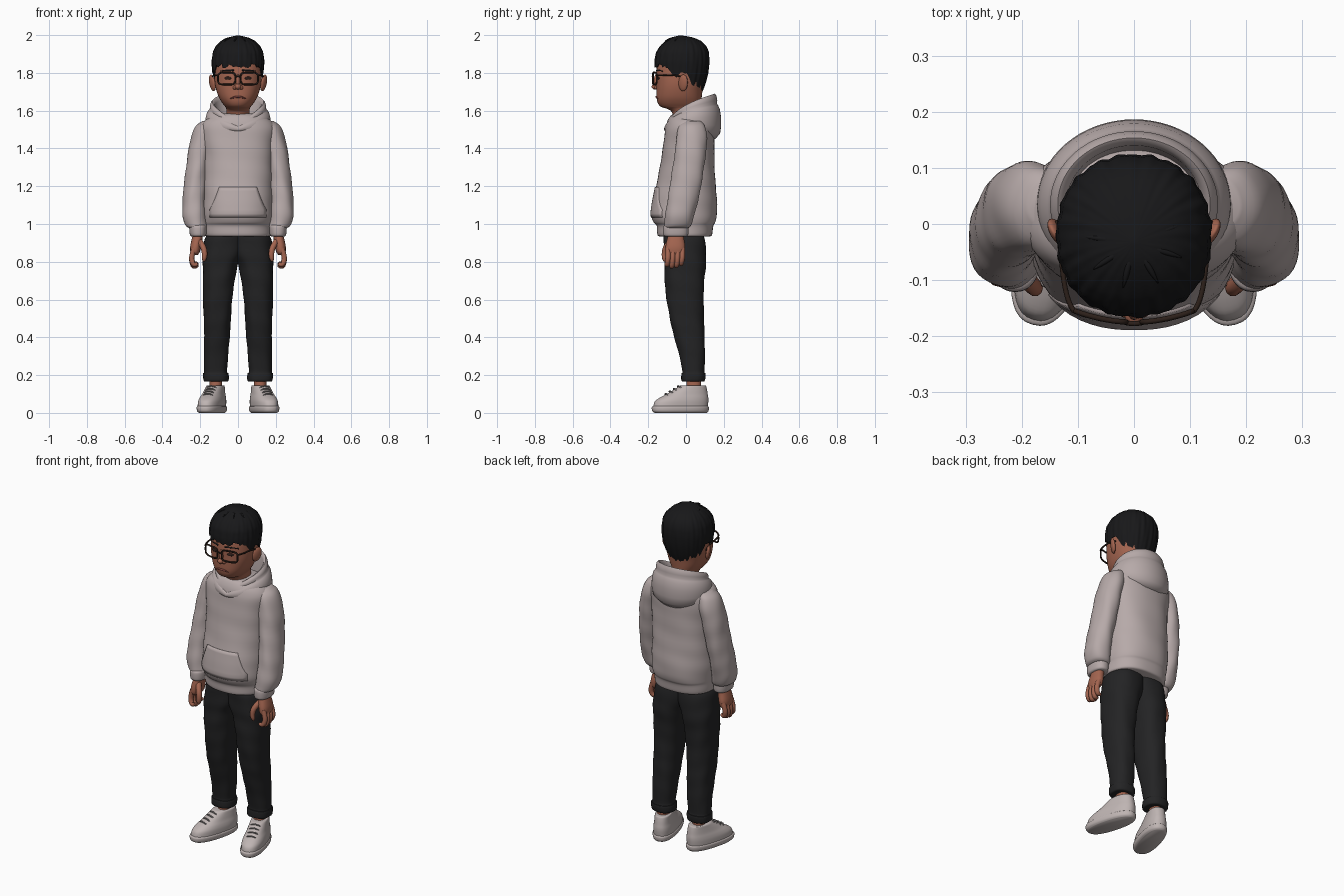
import bpy, bmesh, math, random
from mathutils import Matrix, Vector

if "Cube" in bpy.data.objects:
    bpy.data.objects.remove(bpy.data.objects["Cube"])

random.seed(4)


def material(name, *rgb):
    m = bpy.data.materials.new(name)
    m.diffuse_color = (*rgb, 1)
    m.use_nodes = True
    m.node_tree.nodes["Principled BSDF"].inputs["Base Color"].default_value = m.diffuse_color
    return m


SKIN = material("skin", .37, .13, .08)
CLOTH = material("warm grey fleece", .47, .40, .395)
PANTS = material("charcoal cloth", .017, .017, .018)
HAIR = material("black hair", .009, .009, .010)
SHOE = material("off white leather", .52, .46, .45)
LACE = material("grey lace", .25, .23, .23)
FRAME = material("dark brown frame", .025, .014, .010)
LIP = material("lip", .20, .055, .045)
EYE = material("dark eye", .03, .015, .012)


def add(name, mesh, mat, mirror=False, xf=None):
    if xf:
        mesh.transform(xf)
    mesh.materials.clear()
    mesh.materials.append(mat)
    ob = bpy.data.objects.new(name, mesh)
    bpy.context.collection.objects.link(ob)
    if mirror:
        ob.modifiers.new("mirror", "MIRROR").use_mirror_merge = False
    return ob


def oval(t, x0, x1, y0, y1, p):
    """Point on a superellipse filling a box; t = 0 is the front."""
    s, c = math.sin(t), -math.cos(t)
    return ((x0 + x1) / 2 + (x1 - x0) / 2 * math.copysign(abs(s) ** (2 / p), s),
            (y0 + y1) / 2 + (y1 - y0) / 2 * math.copysign(abs(c) ** (2 / p), c))


def skin_rings(name, rings, mat, closed=False, **kw):
    """Bridge equal-sized rings of points into a surface."""
    bm = bmesh.new()
    rows = [[bm.verts.new(p) for p in r] for r in rings]
    n = len(rows[0])
    pairs = list(zip(rows, rows[1:])) + ([(rows[-1], rows[0])] if closed else [])
    for a, b in pairs:
        for i in range(n):
            j = (i + 1) % n
            bm.faces.new((a[i], a[j], b[j], b[i]))
    if not closed:
        bm.faces.new(rows[0])
        bm.faces.new(rows[-1])
    bmesh.ops.recalc_face_normals(bm, faces=bm.faces)
    me = bpy.data.meshes.new(name)
    bm.to_mesh(me)
    bm.free()
    return add(name, me, mat, **kw)


def loft(name, rows, mat, n=40, p=2.3, steps=4, folds=0, **kw):
    """Smooth loft through rows of (z, x0, x1, y0, y1)."""
    rings = []
    for i in range(len(rows) - 1):
        q = [rows[max(0, min(len(rows) - 1, i + k))] for k in (-1, 0, 1, 2)]
        for s in range(steps + (i == len(rows) - 2)):
            u = s / steps
            z, x0, x1, y0, y1 = (b + u / 2 * (c - a + u * (2*a - 5*b + 4*c - d + u * (3*b - a - 3*c + d)))
                                 for a, b, c, d in zip(*q))
            ring = []
            for k in range(n):
                t = 2 * math.pi * k / n
                x, y = oval(t, x0, x1, y0, y1, p)
                w = 1 + folds * math.sin(3 * t + 38 * z) * math.cos(2 * t - 17 * z)
                cx, cy = (x0 + x1) / 2, (y0 + y1) / 2
                ring.append((cx + (x - cx) * w, cy + (y - cy) * w, z))
            rings.append(ring)
    return skin_rings(name, rings, mat, **kw)


def lookup(rows, v):
    """Linear interpolation in a table keyed by its first column."""
    for a, b in zip(rows, rows[1:]):
        if v <= b[0]:
            u = max(0, (v - a[0]) / (b[0] - a[0]))
            return [c + (d - c) * u for c, d in zip(a[1:], b[1:])]
    return list(rows[-1][1:])


def front_y(rows, x, z, p=2.3):
    x0, x1, y0, y1 = lookup(rows, z)
    return (y0 + y1) / 2 - (y1 - y0) / 2 * max(0, 1 - abs(2 * x / (x1 - x0)) ** p) ** (1 / p)


def tube(name, pts, r, mat, radii=None, cyclic=False, **kw):
    cu = bpy.data.curves.new(name, "CURVE")
    cu.dimensions, cu.bevel_depth, cu.bevel_resolution, cu.use_fill_caps = "3D", r, 3, True
    sp = cu.splines.new("NURBS")
    sp.points.add(len(pts) - 1)
    for i, q in enumerate(pts):
        sp.points[i].co = (*q, 1)
        sp.points[i].radius = radii[i] if radii else 1
    sp.order_u, sp.use_endpoint_u, sp.use_cyclic_u, sp.resolution_u = 3, True, cyclic, 5
    tmp = bpy.data.objects.new(name + "_path", cu)
    bpy.context.collection.objects.link(tmp)
    me = bpy.data.meshes.new_from_object(tmp.evaluated_get(bpy.context.evaluated_depsgraph_get()))
    bpy.data.objects.remove(tmp)
    return add(name, me, mat, **kw)


def blob(name, loc, scale, mat, rot=(0, 0, 0), **kw):
    bm = bmesh.new()
    bmesh.ops.create_uvsphere(bm, u_segments=24, v_segments=14, radius=1)
    me = bpy.data.meshes.new(name)
    bm.to_mesh(me)
    bm.free()
    turn = Matrix.Rotation(rot[2], 4, "Z") @ Matrix.Rotation(rot[1], 4, "Y") @ Matrix.Rotation(rot[0], 4, "X")
    return add(name, me, mat, xf=Matrix.Translation(loc) @ turn @ Matrix.Diagonal((*scale, 1)), **kw)


def sym(*rows):
    return [(z, -x, x, y0, y1) for z, x, y0, y1 in rows]


# Hoodie body with ribbed hem
TORSO = sym((.935, .168, -.142, .130), (.945, .176, -.15, .14), (.99, .178, -.155, .145),
            (1.01, .182, -.172, .155), (1.05, .186, -.184, .164), (1.12, .187, -.174, .163),
            (1.2, .184, -.158, .158), (1.3, .183, -.138, .152), (1.4, .188, -.124, .15),
            (1.48, .198, -.113, .148), (1.52, .194, -.105, .143), (1.55, .172, -.096, .132),
            (1.575, .13, -.08, .11), (1.585, .09, -.06, .09))
loft("hoodie_body", TORSO, CLOTH, n=56, folds=.012)

# Kangaroo pocket: a raised panel that follows the body
bm = bmesh.new()
grid = []
for j in range(9):
    z = 1.035 + .16 * j / 8
    half = .152 if z < 1.075 else .152 - .052 * ((z - 1.075) / .12) ** .8
    xs = [half * (i / 8 - 1) for i in range(17)]
    grid.append([bm.verts.new((x, front_y(TORSO, x, z) - .006, z)) for x in xs])
for a, b in zip(grid, grid[1:]):
    for i in range(16):
        bm.faces.new((a[i], a[i + 1], b[i + 1], b[i]))
me = bpy.data.meshes.new("pocket")
bm.to_mesh(me)
bm.free()
solid = add("pocket", me, CLOTH).modifiers.new("thickness", "SOLIDIFY")
solid.thickness = .012

# Hood: cross-section (radius scale, height rule) swept round the neck, low at the front
rings = []
for k in range(64):
    t = 2 * math.pi * k / 64
    s = abs(math.sin(t / 2)) ** .9
    top, low = 1.53 + .16 * s, 1.485 - .035 * s ** 3
    section = [(.55, 0), (.66, .5), (.70, .9), (.74, .98), (.79, 1), (.84, .95), (.87, .86), (.865, .78),
               (.90, .74), (.96, .66), (1, .5), (1.01, .3), (.97, .12), (.80, 0)]
    rings.append([(.172 * f * math.sin(t), .035 - .15 * f * math.cos(t), low + (top - low) * h) for f, h in section])
skin_rings("hood", rings, CLOTH, closed=True)

# Sleeves and cuffs
loft("sleeve", [(.98, .168, .262, -.115, .015), (.995, .162, .28, -.115, .028), (1.05, .165, .295, -.11, .045),
                (1.12, .17, .293, -.10, .062), (1.2, .165, .287, -.086, .08), (1.3, .155, .275, -.07, .096),
                (1.4, .14, .262, -.057, .108), (1.47, .12, .244, -.05, .110), (1.52, .11, .222, -.035, .10),
                (1.545, .10, .188, -.01, .08)], CLOTH, p=2.1, folds=.03, mirror=True)
loft("cuff", [(.935, .175, .248, -.112, .004), (.945, .168, .255, -.12, .012), (.985, .166, .258, -.12, .014),
              (.995, .172, .25, -.11, .008)], CLOTH, mirror=True)

# Hands
loft("palm", [(.96, .185, .235, -.09, -.015), (.92, .188, .245, -.10, -.01), (.88, .196, .253, -.108, -.004),
              (.85, .203, .252, -.106, -.008), (.835, .215, .245, -.09, -.02)], SKIN, n=24, mirror=True)
for i, drop in enumerate((.005, -.004, 0, .01)):
    y = -.094 + .025 * i
    tube(f"finger_{i + 1}", [(.232, y, .87), (.247, y, .83), (.243, y - .004, .79 + drop), (.228, y - .008, .775 + drop),
                             (.213, y - .01, .785 + drop)], .0145, SKIN, [1, 1, .95, .9, .5], mirror=True)
tube("thumb", [(.205, -.08, .91), (.183, -.108, .88), (.175, -.116, .84), (.18, -.114, .81), (.182, -.112, .802)],
     .016, SKIN, [1, 1, .9, .75, .3], mirror=True)

# Trousers with turned-up hems, and bare ankles
loft("trouser_leg", [(.165, .06, .172, -.012, .09), (.172, .051, .184, -.025, .10), (.208, .05, .185, -.026, .103),
                     (.216, .057, .179, -.02, .097), (.27, .054, .18, -.028, .10), (.35, .048, .18, -.047, .10),
                     (.43, .042, .18, -.07, .098), (.5, .038, .182, -.086, .095), (.6, .03, .184, -.103, .093),
                     (.7, .018, .186, -.112, .098), (.78, .003, .187, -.115, .105), (.84, -.02, .186, -.118, .105),
                     (.92, -.03, .174, -.118, .10), (.95, -.03, .155, -.11, .09)],
     PANTS, p=2.4, folds=.025, mirror=True)
loft("ankle", [(.1, .085, .15, 0, .08), (.19, .085, .15, .005, .08)], SKIN, n=24, mirror=True)

# Shoes, toes turned out
turn = Matrix.Translation((.130, 0, 0)) @ Matrix.Rotation(math.radians(16), 4, "Z") @ Matrix.Diagonal((1.15, 1.04, 1, 1))
loft("shoe_sole", sym((0, .047, -.165, .108), (.01, .055, -.177, .117), (.03, .057, -.179, .119),
                      (.036, .052, -.172, .113)), SHOE, p=2.4, mirror=True, xf=turn)
loft("shoe_upper", sym((.03, .053, -.172, .113), (.06, .053, -.163, .116), (.08, .050, -.138, .116),
                       (.1, .045, -.10, .113), (.125, .041, -.06, .109), (.143, .038, -.03, .104),
                       (.146, .033, -.022, .097)), SHOE, p=2.4, mirror=True, xf=turn)
for i in range(4):
    y, z = -.108 + .022 * i, .097 + .0135 * i
    tube(f"lace_{i + 1}", [(-.034, y + .022, z - .02), (-.018, y + .002, z + .002), (0, y, z + .006),
                           (.018, y + .002, z + .002), (.034, y + .022, z - .02)], .004, LACE, mirror=True, xf=turn)

# Head and neck
HEAD = sym((1.47, .065, -.06, .08), (1.58, .062, -.07, .078), (1.608, .062, -.095, .08), (1.62, .067, -.132, .08),
           (1.64, .083, -.149, .08), (1.67, .101, -.156, .083), (1.71, .115, -.157, .088), (1.75, .123, -.157, .098),
           (1.8, .125, -.157, .105), (1.86, .125, -.148, .108), (1.92, .105, -.115, .09), (1.965, .05, -.06, .04))
loft("head", HEAD, SKIN, n=48)
blob("ear", (.136, -.015, 1.747), (.012, .027, .045), SKIN, rot=(-.15, .15, -.5), mirror=True)
blob("nose_bridge", (0, -.151, 1.757), (.013, .02, .038), SKIN)
blob("nose_tip", (0, -.16, 1.727), (.017, .022, .016), SKIN)
blob("nostril", (.016, -.153, 1.722), (.012, .014, .011), SKIN, mirror=True)
tube("mouth", [(x, front_y(HEAD, x, 1.67) - .001, 1.674 - 6 * x * x) for x in (-.042, -.025, 0, .025, .042)],
     .005, LIP, [.4, 1, 1.2, 1, .4])
blob("eye", (.054, front_y(HEAD, .054, 1.772), 1.772), (.02, .005, .008), EYE, rot=(0, 0, .35), mirror=True)
tube("eyebrow", [(x, front_y(HEAD, x, 1.815) - .001, 1.812 + d) for x, d in ((.022, 0), (.06, .006), (.092, -.004))],
     .006, HAIR, [.8, 1, .5], mirror=True)

# Glasses
rim = []
for k in range(32):
    x, h = oval(2 * math.pi * k / 32, .014, .106, -.032, .032, 4)
    rim.append((x, -.175 + 1.8 * x * x, 1.77 + h))
tube("glasses_rim", rim, .0048, FRAME, cyclic=True, mirror=True)
tube("glasses_bridge", [(-.017, -.175, 1.778), (0, -.18, 1.786), (.017, -.175, 1.778)], .0045, FRAME)
tube("glasses_arm", [(.106, -.156, 1.788), (.121, -.14, 1.788), (.133, -.03, 1.788), (.136, .005, 1.765)],
     .0045, FRAME, mirror=True)

# Hair: a cap whose lower edge follows the hairline, with clumped strands and a ragged fringe
SHAPE = [(1.69, .098, -.13, .082), (1.74, .122, -.15, .102), (1.8, .134, -.163, .118), (1.86, .139, -.166, .125),
         (1.91, .133, -.158, .121), (1.945, .115, -.135, .105), (1.972, .086, -.102, .075), (1.988, .052, -.072, .035),
         (1.995, .022, -.052, 0), (1.998, .004, -.034, -.026)]
LINE = [(0, 1.838), (48, 1.836), (60, 1.83), (72, 1.79), (80, 1.772), (88, 1.80), (100, 1.80), (114, 1.735),
        (140, 1.70), (180, 1.695)]
N, ROWS = 144, 18
rag = [random.uniform(-1, 1) for _ in range(N)]
rings = [[] for _ in range(ROWS + 2)]
for k in range(N):
    t = 2 * math.pi * k / N
    deg = min(k, N - k) * 360 / N
    zb = lookup(LINE, deg)[0] + rag[k // 2] * (.012 if deg < 60 else .004)
    for v in range(-1, ROWS + 1):
        u = max(0, v) / ROWS
        z = zb + (1.998 - zb) * math.sin(u * math.pi / 2)
        rx, y0, y1 = lookup(SHAPE, z)
        x, y = oval(t, -rx, rx, y0, y1, 2.15)
        w = 1 + .010 * math.sin(19 * t + 5 * u) + .008 * math.sin(31 * t - 4 * u)
        w *= .84 if v < 0 else 1
        yc = (y0 + y1) / 2
        rings[v + 1].append((x * w, yc + (y - yc) * w, z + (.02 if v < 0 else 0)))
skin_rings("hair", rings, HAIR)
for i in range(9):
    a = i * .7 + .3
    c, s = math.cos(a), math.sin(a)
    tube(f"hair_tuft_{i + 1}", [(.03 * c, -.03 + .03 * s, 1.985), (.062 * c, -.028 + .06 * s, 1.983),
                                (.092 * c, -.026 + .09 * s, 1.966)], .008, HAIR, [.6, 1, .1])

# Smooth shading with crisp folds
bpy.ops.object.select_all(action="SELECT")
bpy.context.view_layer.objects.active = bpy.data.objects["head"]
bpy.ops.object.shade_smooth_by_angle(angle=math.radians(50))
